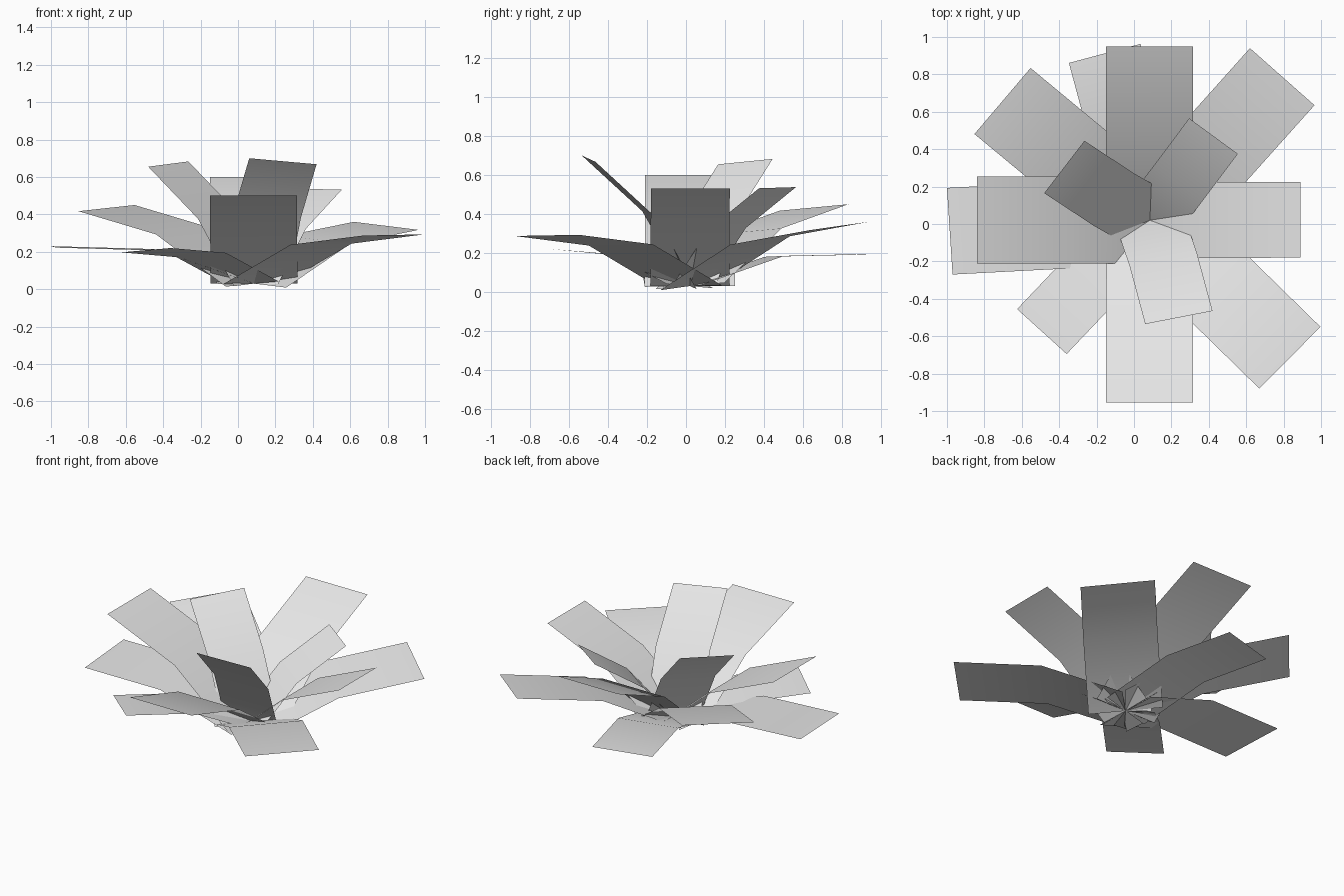
import bpy
from mathutils import Vector

cube = bpy.data.objects.get("Cube")
if cube:
    bpy.data.objects.remove(cube, do_unlink=True)

# Single grey material shared by every leaf
leaf_grey = bpy.data.materials.new("leaf_grey")
leaf_grey.use_nodes = True
grey = (0.8, 0.8, 0.8, 1)
leaf_grey.diffuse_color = grey
leaf_grey.node_tree.nodes["Principled BSDF"].inputs["Base Color"].default_value = grey

ROOT = Vector((0.085, 0.02, 0.03))   # common point all leaves grow from
ARCH = 0.077                         # height of the fold relative to leaf length


def leaf(name, tip_a, tip_b):
    """Arched rectangular strip running from the root to the given tip edge."""
    a, b = Vector(tip_a), Vector(tip_b)
    spine = (a + b) / 2 - ROOT
    half = (b - a) / 2
    if half.cross(spine).z < 0:
        half = -half
    normal = half.cross(spine).normalized()
    fold = ROOT + spine / 2 + normal * spine.length * ARCH
    verts = []
    for centre in (ROOT, fold, ROOT + spine):
        verts += [centre - half, centre + half]
    mesh = bpy.data.meshes.new(name)
    mesh.from_pydata(verts, [], [(0, 1, 3, 2), (2, 3, 5, 4)])
    mesh.materials.append(leaf_grey)
    mesh.shade_smooth()
    obj = bpy.data.objects.new(name, mesh)
    bpy.context.collection.objects.link(obj)
    return obj


# Leaves along the main axes
leaf("front_leaf", (-0.15, -0.955, 0.5), (0.315, -0.955, 0.5))
leaf("back_leaf", (-0.15, 0.95, 0.6), (0.315, 0.95, 0.6))
leaf("right_leaf", (-0.84, -0.21, 0.6), (-0.84, 0.255, 0.6))
leaf("left_leaf", (0.89, -0.18, 0.53), (0.89, 0.225, 0.53))

# Low spreading leaves
leaf("back_left_leaf", (0.62, 0.94, 0.36), (0.965, 0.635, 0.317))
leaf("front_left_leaf", (0.997, -0.55, 0.293), (0.67, -0.88, 0.287))
leaf("front_right_leaf", (-0.36, -0.695, 0.22), (-0.625, -0.455, 0.197))
leaf("low_right_leaf", (-1.0, 0.193, 0.23), (-0.97, -0.27, 0.222))
leaf("back_right_leaf", (-0.553, 0.834, 0.45), (-0.853, 0.481, 0.417))
leaf("low_back_leaf", (-0.348, 0.861, 0.19), (0.035, 0.963, 0.195))

# Steep inner leaves
leaf("inner_right_leaf", (-0.265, 0.445, 0.683), (-0.48, 0.165, 0.655))
leaf("inner_left_leaf", (0.295, 0.565, 0.538), (0.555, 0.375, 0.532))
leaf("inner_front_leaf", (0.06, -0.535, 0.7), (0.42, -0.465, 0.668))
